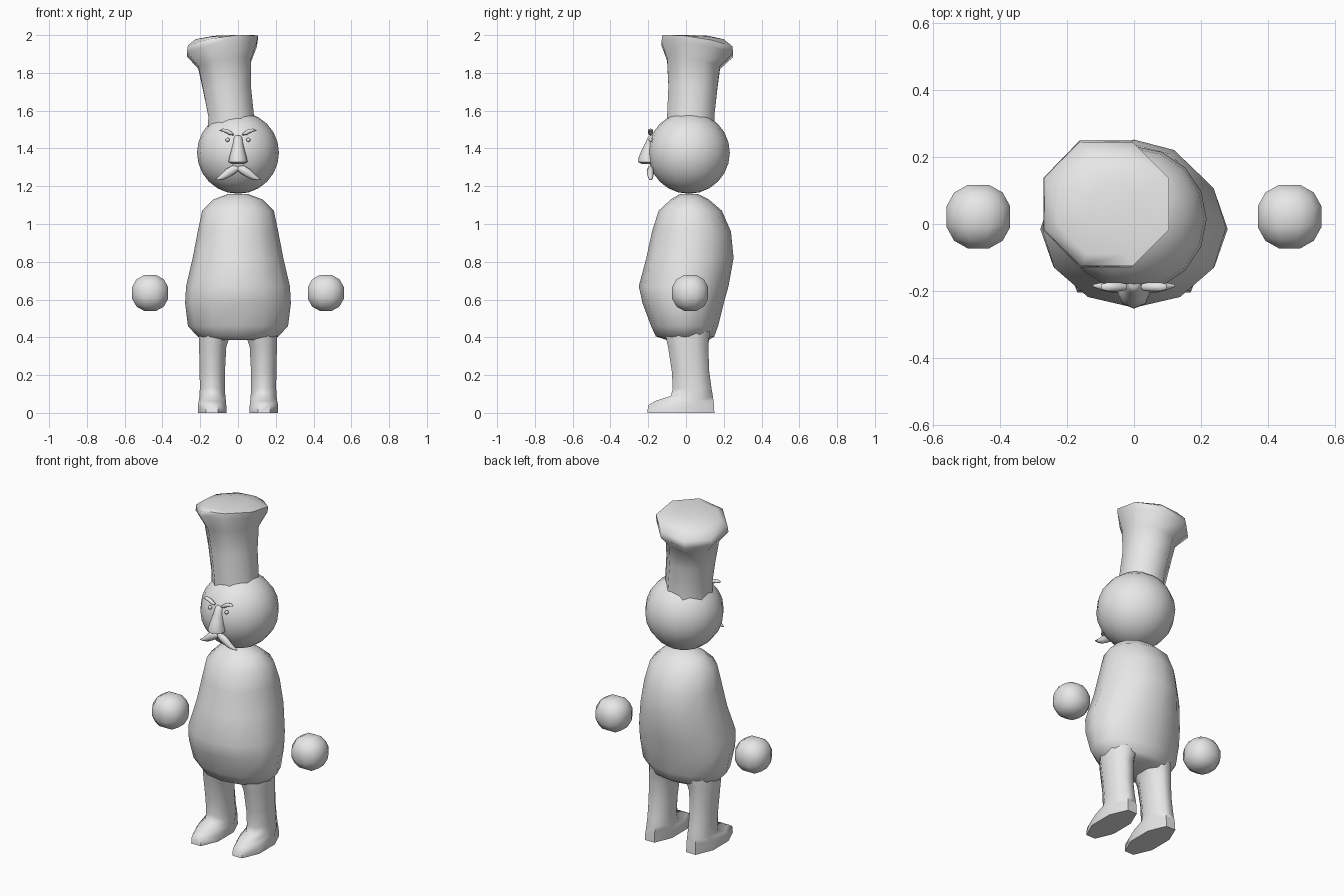
import bpy, bmesh, math
from mathutils import Vector

if "Cube" in bpy.data.objects:
    bpy.data.objects.remove(bpy.data.objects["Cube"])

grey = bpy.data.materials.new("plain_grey")
grey.diffuse_color = (0.8, 0.8, 0.8, 1)
grey.use_nodes = True
grey.node_tree.nodes["Principled BSDF"].inputs["Base Color"].default_value = grey.diffuse_color


def finish(name, bm, angle=60):
    bmesh.ops.recalc_face_normals(bm, faces=bm.faces)
    me = bpy.data.meshes.new(name)
    bm.to_mesh(me)
    bm.free()
    me.materials.append(grey)
    me.shade_smooth()
    me.set_sharp_from_angle(angle=math.radians(angle))
    ob = bpy.data.objects.new(name, me)
    bpy.context.collection.objects.link(ob)
    return ob


def skin(name, rings, angle=60):
    """Join a list of point rings with quads and close both ends."""
    bm = bmesh.new()
    loops = [[bm.verts.new(p) for p in r] for r in rings]
    n = len(loops[0])
    for a, b in zip(loops, loops[1:]):
        for i in range(n):
            j = (i + 1) % n
            bm.faces.new((a[i], a[j], b[j], b[i]))
    bm.faces.new(loops[0][::-1])
    bm.faces.new(loops[-1])
    return finish(name, bm, angle)


def ring(x0, x1, y0, y1, z, n, half=False, sx=0, sy=0):
    """Level or tilted polygon ring filling the given x and y spans."""
    k = 1 / math.cos(math.pi / n) if half else 1
    pts = []
    for i in range(n):
        t = 2 * math.pi * (i + (0.5 if half else 0)) / n
        dx = (x1 - x0) / 2 * k * math.cos(t)
        dy = (y1 - y0) / 2 * k * math.sin(t)
        pts.append(Vector(((x0 + x1) / 2 + dx, (y0 + y1) / 2 + dy, z + sx * dx + sy * dy)))
    return pts


def strand(name, side, path, n=8):
    """Tapered strand on the face: path of x, y, z, half height, half depth."""
    rings = []
    for i, (x, y, z, h, d) in enumerate(path):
        a, b = path[max(i - 1, 0)], path[min(i + 1, len(path) - 1)]
        t = Vector((b[0] - a[0], 0, b[2] - a[2])).normalized()
        up = Vector((-t.z, 0, t.x))
        r = []
        for j in range(n):
            w = 2 * math.pi * j / n
            p = Vector((x, y, z)) + up * h * math.cos(w) + Vector((0, d * math.sin(w), 0))
            r.append((p.x * side, p.y, p.z))
        rings.append(r)
    return skin(name, rings)


# Pear-shaped body
skin("body", [ring(-w, w, y0, y1, z, 12) for z, w, y0, y1 in (
    (0.385, 0.17, -0.10, 0.12), (0.405, 0.215, -0.16, 0.15), (0.46, 0.265, -0.185, 0.17),
    (0.58, 0.28, -0.23, 0.20), (0.67, 0.275, -0.25, 0.225), (0.82, 0.24, -0.21, 0.252),
    (0.96, 0.213, -0.18, 0.238), (1.07, 0.19, -0.145, 0.19), (1.13, 0.13, -0.08, 0.12),
    (1.16, 0.05, -0.03, 0.06))])

# Head
bm = bmesh.new()
bmesh.ops.create_uvsphere(bm, u_segments=16, v_segments=12, radius=0.217)
head = finish("head", bm)
head.location = (0, 0.015, 1.377)

# Leaning hat with a flared, tilted crown
T = dict(half=True, sx=0.14, sy=-0.16)
skin("hat", [
    ring(-0.16, 0.09, -0.10, 0.155, 1.47, 8, True),
    ring(-0.157, 0.085, -0.10, 0.15, 1.57, 8, True),
    ring(-0.185, 0.068, -0.093, 0.165, 1.72, 8, True, 0.07, -0.08),
    ring(-0.21, 0.07, -0.10, 0.18, 1.85, 8, **T),
    ring(-0.27, 0.10, -0.13, 0.25, 1.925, 8, **T),
    ring(-0.265, 0.105, -0.125, 0.245, 1.96, 8, **T),
    ring(-0.225, 0.06, -0.09, 0.20, 1.985, 8, True, 0.08, -0.08),
    ring(-0.13, 0.0, 0.0, 0.12, 1.997, 8, True, 0.03, -0.03)])

# Nose, widening to a drooping tip
skin("nose", [ring(-w, w, y0, -0.15, z, 8) for z, w, y0 in (
    (1.318, 0.03, -0.235), (1.328, 0.05, -0.253), (1.35, 0.047, -0.252),
    (1.39, 0.036, -0.235), (1.43, 0.028, -0.215), (1.458, 0.023, -0.203),
    (1.468, 0.015, -0.192))])

for side, label in ((-1, "left"), (1, "right")):
    # Leg and foot in one piece
    leg = []
    for z, x0, x1, y0, y1 in (
            (0.0, 0.062, 0.213, -0.205, 0.15), (0.04, 0.062, 0.212, -0.20, 0.148),
            (0.062, 0.064, 0.208, -0.165, 0.146), (0.09, 0.067, 0.204, -0.08, 0.142),
            (0.13, 0.07, 0.202, -0.07, 0.135), (0.22, 0.069, 0.203, -0.075, 0.123),
            (0.35, 0.062, 0.206, -0.095, 0.118), (0.385, 0.05, 0.207, -0.103, 0.122),
            (0.43, 0.03, 0.207, -0.11, 0.125)):
        leg.append([(p.x * side, p.y, p.z) for p in ring(x0, x1, y0, y1, z, 8, True)])
    skin(label + "_leg", leg)

    # Floating round hand, made from a rounded cube
    bm = bmesh.new()
    bmesh.ops.create_cube(bm, size=2)
    bmesh.ops.subdivide_edges(bm, edges=bm.edges[:], cuts=2, use_grid_fill=True)
    for v in bm.verts:
        v.co = v.co.normalized() * 0.105
    finish(label + "_hand", bm).location = (0.465 * side, 0.022, 0.635)

    # Eye
    bm = bmesh.new()
    bmesh.ops.create_uvsphere(bm, u_segments=10, v_segments=8, radius=0.011)
    finish(label + "_eye", bm).location = (0.055 * side, -0.187, 1.446)

    # Eyebrow, angled down to the nose
    strand(label + "_eyebrow", side, (
        (0.023, -0.188, 1.473, 0.004, 0.009), (0.04, -0.188, 1.48, 0.01, 0.013),
        (0.06, -0.188, 1.492, 0.011, 0.013), (0.08, -0.188, 1.497, 0.008, 0.013),
        (0.097, -0.188, 1.495, 0.002, 0.008)))

    # Drooping half of the moustache
    strand(label + "_moustache", side, (
        (0.0, -0.186, 1.294, 0.012, 0.010), (0.022, -0.188, 1.289, 0.022, 0.017),
        (0.05, -0.189, 1.272, 0.023, 0.018), (0.078, -0.188, 1.252, 0.017, 0.015),
        (0.102, -0.186, 1.240, 0.009, 0.010), (0.122, -0.184, 1.235, 0.002, 0.004)))
